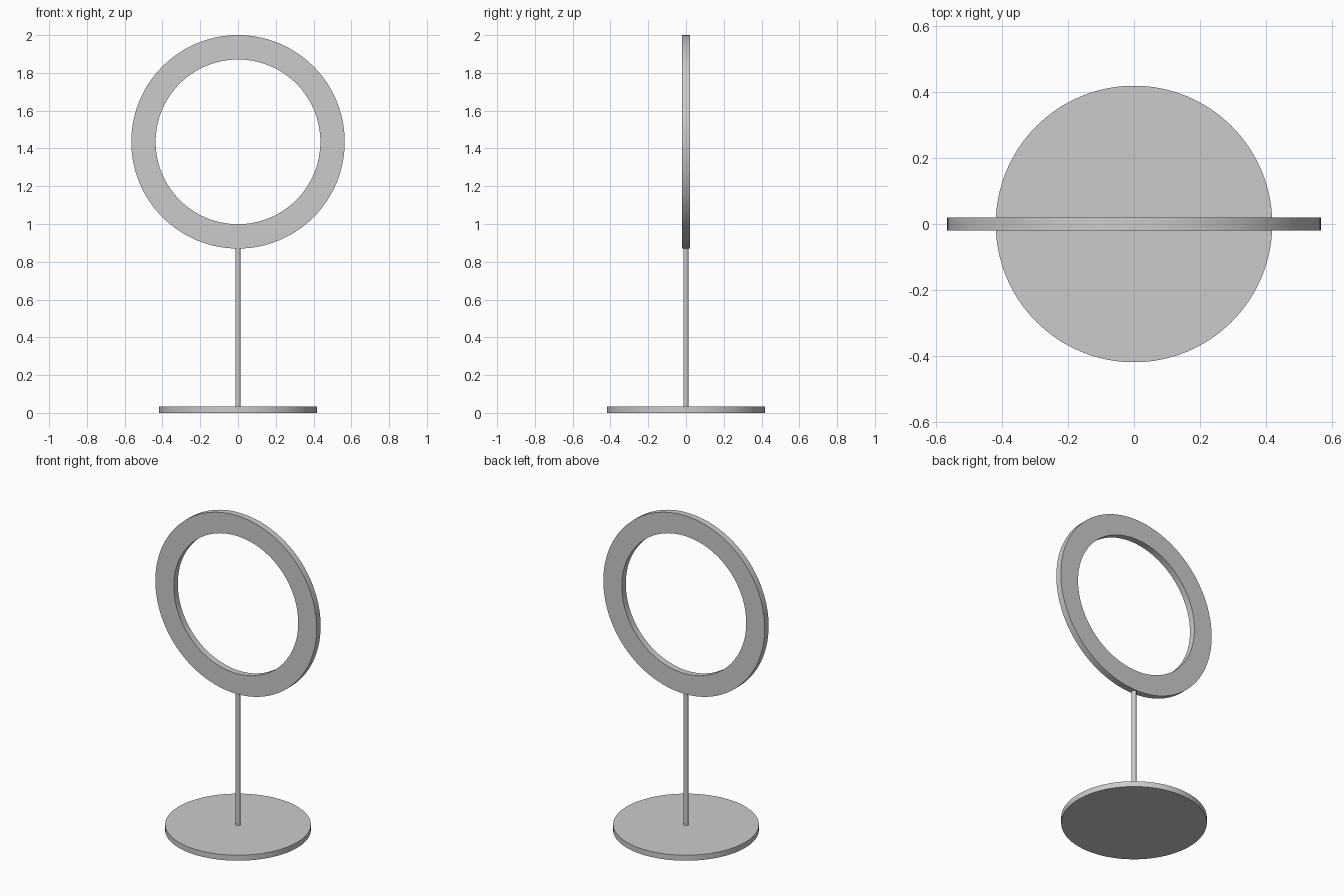
import bpy
import bmesh
import math

if "Cube" in bpy.data.objects:
    bpy.data.objects.remove(bpy.data.objects["Cube"], do_unlink=True)

grey = bpy.data.materials.new("plain_grey")
grey.use_nodes = True
colour = (0.6, 0.6, 0.6, 1)
grey.diffuse_color = colour
grey.node_tree.nodes["Principled BSDF"].inputs["Base Color"].default_value = colour

BASE_TOP = 0.035
RING_OUTER, RING_INNER, RING_DEPTH = 0.565, 0.436, 0.04
RING_Z = 2 - RING_OUTER


def finish(obj, name):
    """Name the part, colour it and smooth its curved walls."""
    obj.name = obj.data.name = name
    obj.data.materials.append(grey)
    bpy.ops.object.select_all(action='DESELECT')
    obj.select_set(True)
    bpy.context.view_layer.objects.active = obj
    bpy.ops.object.shade_smooth_by_angle(angle=math.radians(30))


def cylinder(name, radius, bottom, top, sides):
    bpy.ops.mesh.primitive_cylinder_add(
        vertices=sides, radius=radius, depth=top - bottom,
        location=(0, 0, (bottom + top) / 2))
    finish(bpy.context.object, name)


def flat_ring(name, outer, inner, depth, z, sides):
    """Spin a rectangular section around the y axis."""
    bm = bmesh.new()
    h = depth / 2
    section = [bm.verts.new((r, y, 0)) for r, y in
               ((inner, -h), (outer, -h), (outer, h), (inner, h))]
    edges = [bm.edges.new((section[i], section[(i + 1) % 4])) for i in range(4)]
    bmesh.ops.spin(bm, geom=section + edges, cent=(0, 0, 0), axis=(0, 1, 0),
                   angle=math.tau, steps=sides, use_merge=True)
    bmesh.ops.remove_doubles(bm, verts=bm.verts[:], dist=0.0001)
    bmesh.ops.recalc_face_normals(bm, faces=bm.faces[:])
    mesh = bpy.data.meshes.new(name)
    bm.to_mesh(mesh)
    bm.free()
    obj = bpy.data.objects.new(name, mesh)
    bpy.context.collection.objects.link(obj)
    obj.location.z = z
    finish(obj, name)


# Round foot, thin stem and upright hoop
cylinder("base_disc", 0.418, 0, BASE_TOP, 128)
cylinder("stem", 0.014, BASE_TOP, RING_Z - RING_OUTER + 0.01, 32)
flat_ring("hoop", RING_OUTER, RING_INNER, RING_DEPTH, RING_Z, 128)
